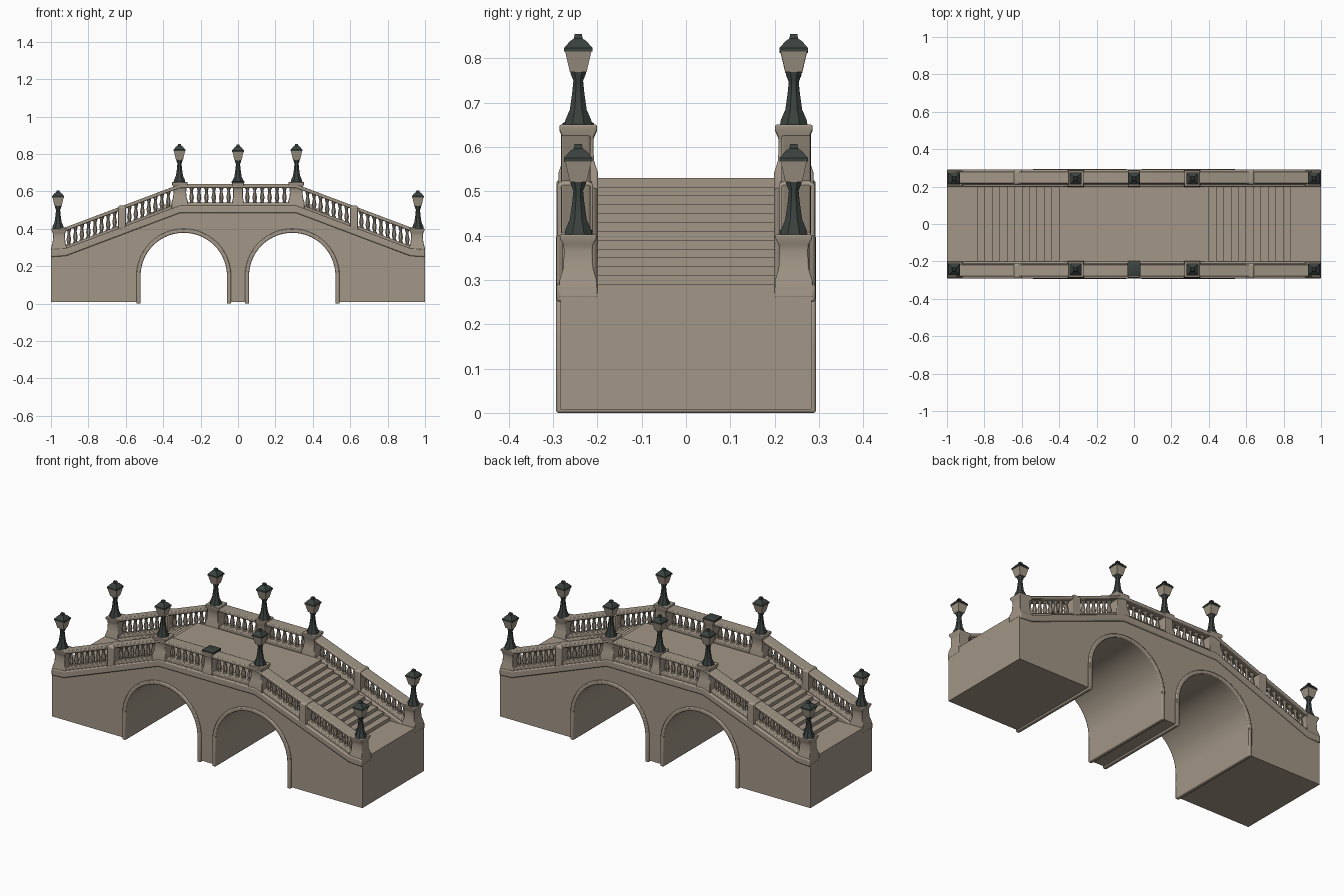
import bpy, bmesh, math

if "Cube" in bpy.data.objects:
    bpy.data.objects.remove(bpy.data.objects["Cube"])


def material(name, rgb):
    m = bpy.data.materials.new(name)
    m.diffuse_color = (*rgb, 1)
    m.use_nodes = True
    m.node_tree.nodes["Principled BSDF"].inputs["Base Color"].default_value = m.diffuse_color
    return m


STONE = material("warm_stone", (0.36, 0.305, 0.24))
IRON = material("dark_iron", (0.042, 0.054, 0.048))


def finish(name, bm, mat, bevel=0):
    bmesh.ops.recalc_face_normals(bm, faces=bm.faces)
    me = bpy.data.meshes.new(name)
    bm.to_mesh(me)
    bm.free()
    me.materials.append(mat)
    me.polygons.foreach_set("use_smooth", [True] * len(me.polygons))
    me.set_sharp_from_angle(angle=math.radians(35))
    ob = bpy.data.objects.new(name, me)
    bpy.context.collection.objects.link(ob)
    if bevel:
        b = ob.modifiers.new("soft_edges", "BEVEL")
        b.width, b.segments = bevel, 2
    return ob


def prism(name, pts, y0, y1, mat=STONE, bevel=0):
    """Side outline (x, z) extruded from y0 to y1."""
    bm = bmesh.new()
    f = bm.faces.new([bm.verts.new((x, y0, z)) for x, z in pts])
    new = bmesh.ops.extrude_face_region(bm, geom=[f])["geom"]
    vs = [v for v in new if isinstance(v, bmesh.types.BMVert)]
    bmesh.ops.translate(bm, verts=vs, vec=(0, y1 - y0, 0))
    return finish(name, bm, mat, bevel)


def turned(bm, profile, x, y, z, sides, sx=1, sy=1):
    """Stack of rings (radius, height); four sides gives a square section."""
    k = 1 / math.cos(math.pi / sides)
    rings = []
    for r, h in profile:
        ring = []
        for i in range(sides):
            a = 2 * math.pi * (i + 0.5) / sides
            ring.append(bm.verts.new((x + sx * r * k * math.cos(a),
                                      y + sy * r * k * math.sin(a), z + h)))
        rings.append(ring)
    for a, b in zip(rings, rings[1:]):
        for i in range(sides):
            j = (i + 1) % sides
            bm.faces.new((a[i], a[j], b[j], b[i]))
    bm.faces.new(rings[0])
    bm.faces.new(rings[-1])


def turned_part(name, profile, x, y, z, sides, mat=STONE, sx=1, sy=1, bevel=0):
    bm = bmesh.new()
    turned(bm, profile, x, y, z, sides, sx, sy)
    return finish(name, bm, mat, bevel)


def arch(cx, r, zb):
    n, spring = 28, 0.148
    arc = [(cx - r * math.cos(math.pi * i / n), spring + r * math.sin(math.pi * i / n))
           for i in range(n + 1)]
    return [(cx - r, zb)] + arc + [(cx + r, zb)]


# Line that the parapet follows
PATH = [(-1, 0.28), (-0.92, 0.285), (-0.31, 0.515), (0.31, 0.515), (0.92, 0.285), (1, 0.28)]


def path_z(x):
    for (xa, za), (xb, zb) in zip(PATH, PATH[1:]):
        if xa <= x <= xb:
            return za + (zb - za) * (x - xa) / (xb - xa)


def band(lo, hi, end=1.0):
    xs = [-end] + [p[0] for p in PATH[1:-1] if abs(p[0]) < end] + [end]
    return [(x, path_z(x) + lo) for x in xs] + [(x, path_z(x) + hi) for x in reversed(xs)]


# Body: stepped core and two side walls, pierced by both arches
R_IN, R_OUT, CX, FOOT = 0.231, 0.253, 0.29, 0.008
under = [(-1, FOOT)] + arch(-CX, R_OUT, FOOT) + arch(CX, R_OUT, FOOT) + [(1, FOOT)]
steps = [(1, 0.29)]
for i in range(12):
    x, z = 0.84 - 0.04 * i, 0.29 + 0.02 * i
    steps += [(x, z), (x, z + 0.02)]
steps += [(-x, z) for x, z in reversed(steps)]
prism("stepped_deck", under + steps, -0.2, 0.2)
for s, side in ((-1, "front"), (1, "back")):
    prism(side + "_wall", under + [(x, z - 0.01) for x, z in reversed(PATH)], s * 0.2, s * 0.283)

# Arch linings that stand slightly proud of the walls
for s, side in ((-1, "left"), (1, "right")):
    ring = arch(s * CX, R_OUT, 0) + arch(s * CX, R_IN, 0)[::-1]
    prism(side + "_arch_lining", ring, -0.293, 0.293, bevel=0.005)

# Profiles
BALUSTER = [(0.013, 0), (0.013, 0.012), (0.008, 0.02), (0.0125, 0.038), (0.011, 0.05),
            (0.007, 0.07), (0.008, 0.082), (0.012, 0.088), (0.012, 0.1)]
TALL_POST = [(0.045, -0.01), (0.044, 0.03), (0.036, 0.055), (0.034, 0.08), (0.035, 0.11),
             (0.042, 0.125), (0.042, 0.137)]
END_POST = [(0.044, -0.02), (0.042, 0.02), (0.034, 0.045), (0.032, 0.085), (0.034, 0.1),
            (0.041, 0.113), (0.041, 0.122)]
POLE = [(0.031, 0), (0.029, 0.012), (0.019, 0.035), (0.014, 0.07), (0.011, 0.1),
        (0.017, 0.115), (0.017, 0.122)]
GLASS = [(0.019, 0.12), (0.03, 0.168)]
ROOF = [(0.032, 0.166), (0.032, 0.174), (0.018, 0.19), (0.01, 0.195), (0.008, 0.205)]


def lamp(x, y, z, tag):
    turned_part(tag + "_lamp_pole", POLE, x, y, z, 8, IRON)
    turned_part(tag + "_lamp_glass", GLASS, x, y, z, 4)
    turned_part(tag + "_lamp_roof", ROOF, x, y, z, 4, IRON)


# Parapets
for s, side in ((-1, "front"), (1, "back")):
    prism(side + "_string_course", band(-0.03, 0.01), s * 0.2, s * 0.292, bevel=0.006)
    prism(side + "_plinth", band(0.005, 0.025, 0.95), s * 0.212, s * 0.278, bevel=0.004)
    prism(side + "_handrail", band(0.104, 0.124, 0.95), s * 0.215, s * 0.282, bevel=0.005)

    # Balusters in six bays
    bm = bmesh.new()
    for a, b, n in ((0.03, 0.268, 6), (0.355, 0.598, 7), (0.642, 0.922, 8)):
        for i in range(n):
            x = a + (b - a) * (i + 0.5) / n
            for px in (x, -x):
                turned(bm, BALUSTER, px, s * 0.246, path_z(px) + 0.012, 8)
    finish(side + "_balusters", bm, STONE)

    # Posts and lamps
    y = s * 0.243
    for m, end in ((-1, "left"), (1, "right")):
        tag = side + "_" + end
        turned_part(tag + "_end_post", END_POST, m * 0.957, y, 0.28, 4, bevel=0.003)
        lamp(m * 0.962, y, 0.401, tag + "_end")
        turned_part(tag + "_tall_post", TALL_POST, m * 0.311, y, 0.513, 4, bevel=0.003)
        lamp(m * 0.313, y, 0.649, tag + "_crown")
        turned_part(tag + "_small_post", [(0.022, -0.02), (0.022, 0.118), (0.016, 0.126)],
                    m * 0.62, s * 0.25, 0.398, 4, sy=1.85, bevel=0.004)
    turned_part(side + "_centre_post", TALL_POST, 0, y, 0.51, 4, sx=0.75, bevel=0.003)
    if s > 0:
        lamp(0, y, 0.646, "centre")
    else:  # the front centre post carries only a lamp base plate
        turned_part("lamp_base_plate", [(0.036, 0), (0.036, 0.008), (0.028, 0.012)],
                    0, y, 0.645, 4, IRON)
